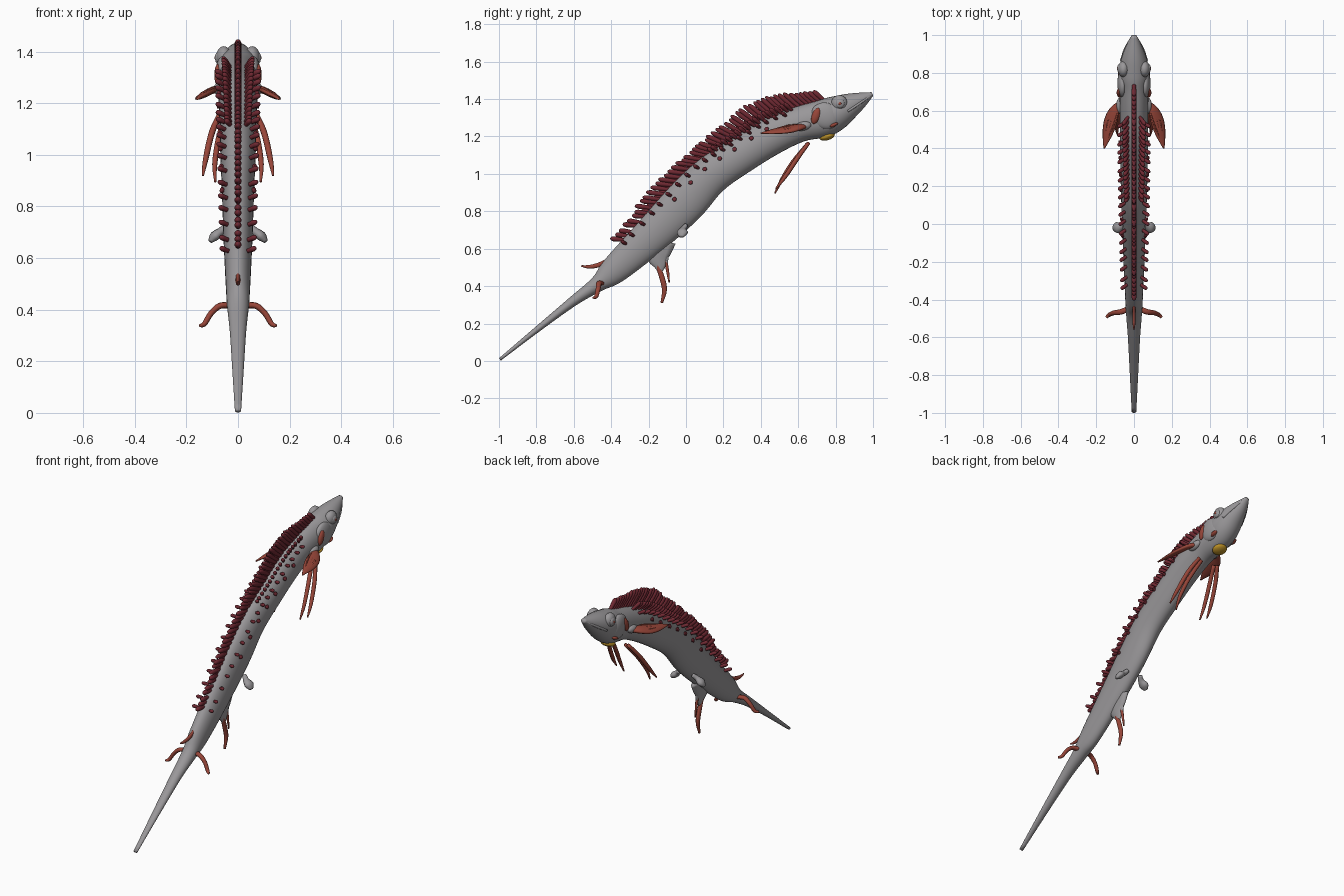
import bpy, bmesh, math, random
from mathutils import Vector

random.seed(4)
if "Cube" in bpy.data.objects:
    bpy.data.objects.remove(bpy.data.objects["Cube"])


def material(name, r, g, b):
    m = bpy.data.materials.new(name)
    m.use_nodes = True
    m.diffuse_color = (r, g, b, 1)
    m.node_tree.nodes["Principled BSDF"].inputs["Base Color"].default_value = (r, g, b, 1)
    return m


GREY = material("skin grey", .32, .31, .32)
MAROON = material("spine maroon", .16, .022, .032)
RUST = material("fin rust", .31, .06, .04)
YELLOW = material("throat yellow", .5, .28, .02)

X = Vector((1, 0, 0))
UP = Vector((0, 0, 1))


def spline(stations, steps):
    """Catmull-Rom interpolation through tuples of any length."""
    p = [stations[0]] + list(stations) + [stations[-1]]
    out = []
    for i in range(1, len(p) - 2):
        for k in range(steps):
            t = k / steps
            out.append([.5 * (2 * b + (c - a) * t + (2 * a - 5 * b + 4 * c - d) * t * t
                              + (3 * b - a - 3 * c + d) * t ** 3)
                        for a, b, c, d in zip(p[i - 1], p[i], p[i + 1], p[i + 2])])
    return out + [list(stations[-1])]


def frames(path, ref):
    """Centre, side axis, upper axis and two half sizes along a path."""
    out = []
    for i, s in enumerate(path):
        tangent = Vector(path[min(i + 1, len(path) - 1)][:3]) - Vector(path[max(i - 1, 0)][:3])
        tangent.normalize()
        up = (ref - tangent * ref.dot(tangent)).normalized()
        out.append((Vector(s[:3]), tangent.cross(up), up, max(s[3], .001), max(s[4], .001)))
    return out


def sweep(bm, stations, ref=UP, sides=10, steps=4):
    """Tapered elliptical tube through (x, y, z, half width, half height)."""
    rings = []
    for c, side, up, a, b in frames(spline(stations, steps), ref):
        angles = [math.tau * j / sides for j in range(sides)]
        rings.append([bm.verts.new(c + side * a * math.cos(q) + up * b * math.sin(q)) for q in angles])
    for r, s in zip(rings, rings[1:]):
        for j in range(sides):
            k = (j + 1) % sides
            bm.faces.new((r[j], r[k], s[k], s[j]))
    bm.faces.new(rings[0][::-1])
    bm.faces.new(rings[-1])


def finish(name, bm, mat, mirror=False):
    bmesh.ops.recalc_face_normals(bm, faces=bm.faces)
    mesh = bpy.data.meshes.new(name)
    bm.to_mesh(mesh)
    bm.free()
    mesh.materials.append(mat)
    mesh.shade_smooth()
    ob = bpy.data.objects.new(name, mesh)
    bpy.context.collection.objects.link(ob)
    if mirror:
        ob.modifiers.new("Mirror", 'MIRROR').use_mirror_merge = False
    return ob


def tubes(name, mat, paths, mirror=False, ref=UP):
    bm = bmesh.new()
    for path in paths:
        sweep(bm, path, ref)
    return finish(name, bm, mat, mirror)


def ellipsoid(name, mat, centre, size, tilt=0, yaw=0, mirror=True):
    bm = bmesh.new()
    bmesh.ops.create_uvsphere(bm, u_segments=24, v_segments=14, radius=1)
    bmesh.ops.scale(bm, vec=size, verts=bm.verts)
    from mathutils import Matrix
    turn = Matrix.Rotation(yaw, 3, 'Z') @ Matrix.Rotation(tilt, 3, 'X')
    bmesh.ops.rotate(bm, matrix=turn, verts=bm.verts)
    bmesh.ops.translate(bm, vec=centre, verts=bm.verts)
    return finish(name, bm, mat, mirror)


# Body: tail tip to snout, as y, z, half width, half height
profile = [(-.995, .008, .012, .008), (-.8, .165, .022, .016), (-.605, .318, .032, .027),
           (-.475, .41, .042, .043), (-.385, .485, .047, .075), (-.185, .67, .056, .1),
           (-.01, .845, .062, .115), (.13, .99, .068, .105), (.3, 1.105, .072, .1),
           (.46, 1.205, .075, .102), (.605, 1.265, .075, .095), (.73, 1.295, .078, .1),
           (.8, 1.325, .082, .093), (.87, 1.362, .068, .07), (.935, 1.395, .044, .043),
           (.997, 1.428, .014, .01)]
body_stations = [(0, y, z, w, h) for y, z, w, h in profile]
BACK = Vector((0, -.6, .8))
body = bmesh.new()
sweep(body, body_stations, BACK, 28, 5)
finish("body", body, GREY)

rail = frames(spline(body_stations, 20), BACK)


def skin(y, angle):
    """Point on the body surface whose back lies at y, and its outward direction."""
    c, _, up, a, b = min(rail, key=lambda f: abs((f[0] + f[2] * f[4]).y - y))
    out = up * math.cos(angle) + X * math.sin(angle)
    return c + up * b * math.cos(angle) + X * a * math.sin(angle), out


def spike(base, direction, length, r):
    """Blunt spine, thickest past its middle."""
    d = direction.normalized()
    marks = ((-.15, .7), (.3, .9), (.7, 1), (.93, .65), (1, .15))
    return [tuple(base + d * length * t) + (r * k, r * k) for t, k in marks]


# Crest: one row of spines down the middle of the back
crest = []
count = 50
for i in range(count):
    y = .73 - 1.07 * i / (count - 1)
    base, out = skin(y, 0)
    high = max(0, min(1, (y - .05) / .4))
    length = (.085 + .035 * high) * (1 - .4 * max(0, (y - .5) / .23)) + random.uniform(-.008, .008)
    if y < -.2:
        length *= .75
    lean = Vector((0, -1, .12 + .75 * high))
    crest.append(spike(base, lean, length, .0135))
tubes("crest_spines", MAROON, crest, ref=X)

# Thin web filling the crest between the spines
web = []
for i in range(12):
    base, out = skin(.7 - .085 * i, 0)
    web.append(tuple(base + out * .008) + (.006, .035 if i < 8 else .02))
tubes("crest_web", MAROON, [web], ref=BACK)

# Rows of side spines, dense behind the head and sparse toward the tail
flank = []
for i in range(18):
    base, out = skin(.56 - .025 * i, .45)
    flank.append(spike(base, out + X * .35 + Vector((0, -.8, .2)), .06 - .0012 * i, .011))
for i in range(19):
    base, out = skin(.52 - .048 * i, .8)
    flank.append(spike(base, out * .6 + X * .6 + Vector((0, -.45, .1)), .042, .0105))
for i in range(7):
    base, out = skin(.4 - .085 * i, 1.15)
    flank.append(spike(base, out, .014, .012))
tubes("side_spines", MAROON, flank, True)

# Lone rear spine on the back of the tail
tubes("rear_spine", RUST, [[(0, -.42, .535, .008, .012), (0, -.47, .512, .009, .013),
                            (0, -.52, .503, .008, .01), (0, -.56, .508, .003, .004)]])

# Head: eyes, gill covers, lip ridges and throat patch
ellipsoid("eye", GREY, (.055, .82, 1.378), (.03, .043, .043), .3)
ellipsoid("eye_ring", GREY, (.077, .823, 1.376), (.012, .024, .024))
ellipsoid("pupil", RUST, (.087, .823, 1.376), (.004, .008, .008))
ellipsoid("gill_cover", GREY, (.06, .745, 1.31), (.028, .078, .07), -.5)
ellipsoid("gill_patch", RUST, (.076, .695, 1.31), (.016, .022, .045), -.35)
ellipsoid("lower_gill_patch", RUST, (.07, .79, 1.262), (.016, .024, .01), .4)
tubes("lip", GREY, [[(.068, .865, 1.335, .006, .006), (.045, .93, 1.378, .007, .007),
                     (.01, .993, 1.423, .005, .005)]], True)
ellipsoid("throat_patch", YELLOW, (0, .755, 1.2), (.042, .042, .02), .3, mirror=False)

# Front fins: a grey stalk and a flat leaf-shaped blade with rays
ellipsoid("fin_root", GREY, (.073, .625, 1.255), (.022, .045, .024), .2)
tubes("front_fin", RUST, [[(.07, .645, 1.255, .01, .012), (.1, .605, 1.25, .028, .014),
                           (.122, .55, 1.238, .038, .013), (.14, .48, 1.228, .03, .01),
                           (.158, .4, 1.217, .004, .004)]], True, Vector((.45, 0, 1)))
tubes("fin_rays", RUST, [[(.08, .63, 1.258, .004, .004), (.112 + s, .55, 1.252 - s * .45, .005, .005),
                          (.152, .42, 1.222, .003, .003)] for s in (-.015, .005, .025)], True)

# Long trailing feelers under the chest
tubes("chest_feeler", RUST, [
    [(.065, .655, 1.165, .012, .01), (.1, .6, 1.09, .012, .012), (.125, .53, .985, .011, .011),
     (.136, .48, .92, .004, .004)],
    [(.045, .65, 1.16, .012, .01), (.075, .57, 1.06, .012, .012), (.09, .51, .965, .01, .01),
     (.088, .475, .895, .004, .004)]], True)

# Small paddles beside the belly
tubes("paddle", GREY, [[(.045, -.0, .725, .012, .012), (.065, -.015, .705, .018, .015),
                        (.09, -.02, .685, .03, .019), (.108, -.025, .664, .012, .008)]], True)

# Belly lobe with hanging hooks
tubes("belly_lobe", GREY, [[(0, -.14, .64, .02, .09), (0, -.15, .56, .016, .065),
                            (0, -.14, .51, .012, .036), (0, -.14, .475, .008, .012)]],
      ref=Vector((0, 1, 0)))
tubes("belly_hooks", RUST, [
    [(0, -.155, .52, .011, .012), (0, -.13, .45, .012, .015), (0, -.115, .38, .011, .014),
     (0, -.13, .31, .006, .007)],
    [(0, -.115, .56, .007, .008), (0, -.1, .49, .007, .009), (0, -.09, .42, .003, .004)]],
      ref=Vector((0, 1, 0)))
tubes("belly_strands", GREY, [[(0, -.1, .62, .008, .02), (0, -.105, .56, .008, .014),
                               (0, -.105, .51, .006, .006)]], ref=Vector((0, 1, 0)))

# Curling hooks on each side of the tail base
tubes("tail_hook", RUST, [[(.03, -.45, .415, .012, .016), (.07, -.465, .415, .012, .015),
                           (.105, -.47, .385, .011, .013), (.13, -.48, .345, .01, .011),
                           (.147, -.495, .338, .006, .007)]], True, Vector((0, 1, 0)))
